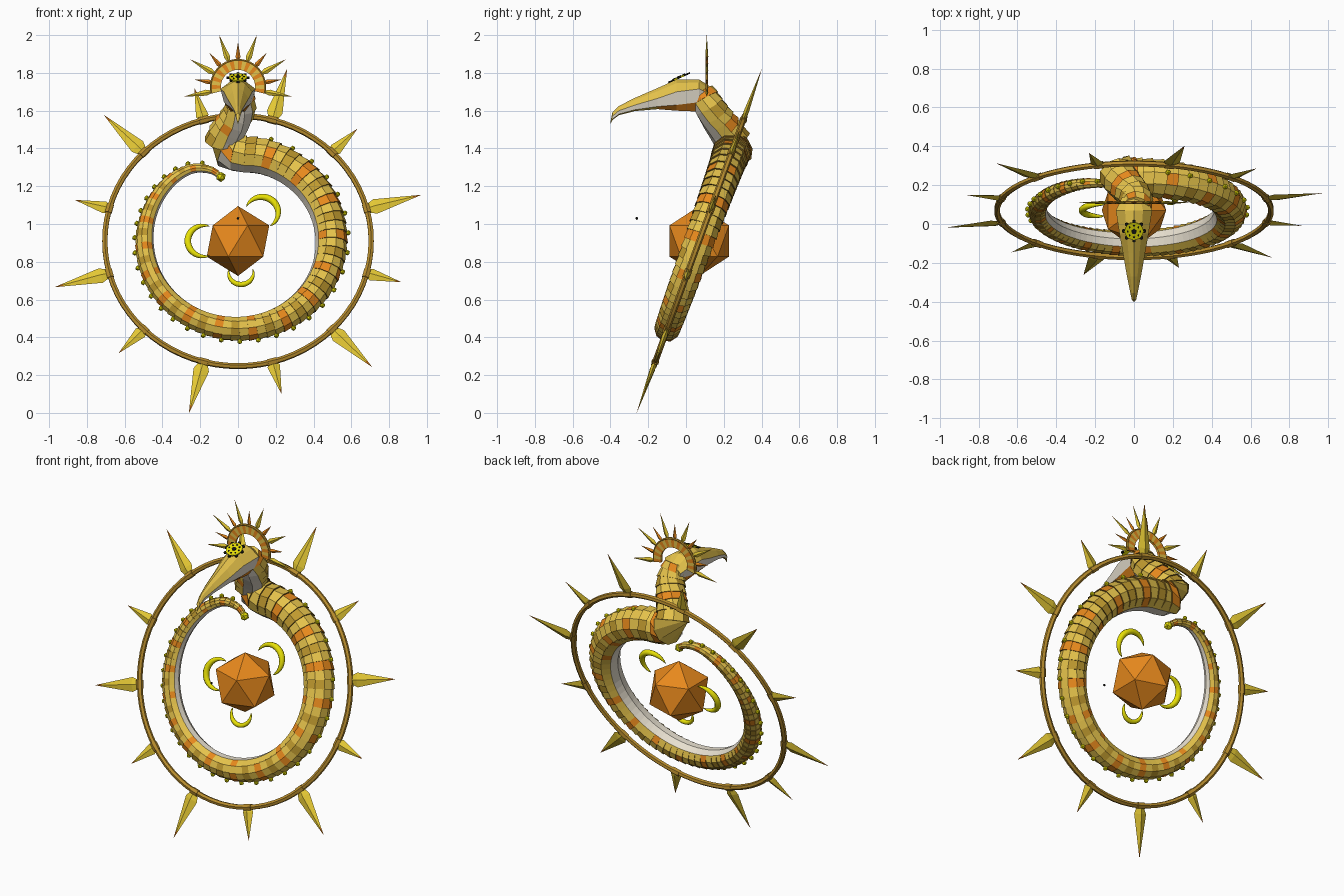
import bpy, bmesh, math
from mathutils import Vector, Matrix

if "Cube" in bpy.data.objects:
    bpy.data.objects.remove(bpy.data.objects["Cube"])

def material(name, rgb):
    m = bpy.data.materials.new(name)
    m.diffuse_color = (*rgb, 1)
    m.use_nodes = True
    m.node_tree.nodes["Principled BSDF"].inputs["Base Color"].default_value = m.diffuse_color
    return m

MATS = [material(n, c) for n, c in [
    ("gold", (.78, .54, .07)), ("ochre", (.52, .32, .028)), ("orange", (.80, .25, .012)),
    ("cream", (.82, .76, .64)), ("bronze", (.47, .26, .026)), ("dark brown", (.20, .11, .012)),
    ("bright yellow", (.80, .74, .002)), ("black", (.008, .008, .006)), ("lemon gold", (.78, .58, .035))]]
GOLD, OCHRE, ORANGE, CREAM, BRONZE, BROWN, YELLOW, BLACK, LEMON = range(9)
# Tilted plane holding the coil and the outer ring
PLANE = Matrix.Translation((0, .07, .91)) @ Matrix.Rotation(math.radians(-20), 4, 'X')

def finish(name, bm, smooth=False):
    bmesh.ops.recalc_face_normals(bm, faces=bm.faces)
    me = bpy.data.meshes.new(name)
    for m in MATS:
        me.materials.append(m)
    for f in bm.faces:
        f.smooth = smooth
    bm.to_mesh(me)
    bm.free()
    ob = bpy.data.objects.new(name, me)
    bpy.context.collection.objects.link(ob)
    return ob

def loft(bm, rings, colour, closed=False):
    """Skin a list of rings; colour(i, j) gives the material of each face."""
    vs = [[bm.verts.new(p) for p in r] for r in rings]
    n, k = len(vs), len(vs[0])
    for i in range(n if closed else n - 1):
        a, b = vs[i], vs[(i + 1) % n]
        for j in range(k):
            f = bm.faces.new((a[j], a[(j + 1) % k], b[(j + 1) % k], b[j]))
            f.material_index = colour(i, j)
    if not closed:
        for i, r in ((0, vs[0]), (n - 2, vs[-1])):
            bm.faces.new(r).material_index = colour(i, 0)

def ball(bm, pos, r, mat, sub=1):
    res = bmesh.ops.create_icosphere(bm, subdivisions=sub, radius=r, matrix=Matrix.Translation(pos))
    for v in res['verts']:
        for f in v.link_faces:
            f.material_index = mat

def arc(bm, mtx, R, tube, a0, a1, n, sides, colour, closed=False, flat=1):
    """Tube along an arc in the local XZ plane; tube(t) is its radius."""
    rings = []
    for i in range(n if closed else n + 1):
        t = i / n
        a = math.radians(a0 + (a1 - a0) * t)
        d = Vector((math.cos(a), 0, math.sin(a)))
        r = tube(t)
        rings.append([mtx @ (d * (R + r * math.cos(q)) + Vector((0, r * flat * math.sin(q), 0)))
                      for q in [2 * math.pi * (j + .5) / sides for j in range(sides)]])
    loft(bm, rings, colour, closed)

def spike(bm, mtx, deg, r0, r1, w, th, base=LEMON):
    """Flat diamond spike with an orange tip, pointing outward at an angle."""
    a = math.radians(deg)
    d, s, y = Vector((math.cos(a), 0, math.sin(a))), Vector((-math.sin(a), 0, math.cos(a))), Vector((0, 1, 0))
    rings = []
    for t, k in ((0, .35), (.2, 1), (.86, .19), (1, .015)):
        c = d * (r0 + (r1 - r0) * t)
        rings.append([mtx @ (c + o) for o in (s * w * k, y * th * k, -s * w * k, -y * th * k)])
    loft(bm, rings, lambda i, j: ORANGE if i == 2 else base)

# Outer ring with its twelve spikes and their mounts
bm = bmesh.new()
arc(bm, PLANE, .705, lambda t: .016, 0, 360, 72, 6, lambda i, j: BRONZE, True)
finish("outer_ring", bm)
bm = bmesh.new()
mounts = bmesh.new()
for k in range(12):
    deg = 15 + 30 * k
    spike(bm, PLANE, deg, .69, .892 if k % 2 else 1.002, .034 if k % 2 else .042, .014)
    arc(mounts, PLANE, .705, lambda t: .020, deg - 2, deg + 2, 1, 6, lambda i, j: BRONZE)
finish("ring_spikes", bm)
finish("spike_mounts", mounts)

# Body path: neck, coil, tail as (position, radius, back direction)
ctrl = [((.01, .08, 1.70), .072, (0, .9, .5)), ((.015, .125, 1.62), .082, (-.25, .8, .4)),
        ((-.02, .175, 1.545), .088, (-.5, .7, .3)), ((-.065, .225, 1.475), .094, (-.6, .7, .3)),
        ((-.078, .258, 1.41), .098, (-.5, .7, .5))]
polar = [(.495, 90 - t, .102 - .0002 * t) for t in range(0, 271, 15)]
polar += [(.495, 165, .043), (.495, 150, .039), (.492, 135, .034), (.475, 121, .027), (.426, 110, .021), (.372, 104, .016)]
for R, deg, r in polar:
    a = math.radians(deg)
    d = Vector((math.cos(a), 0, math.sin(a)))
    ctrl.append((PLANE @ (d * R), r, PLANE.to_3x3() @ d))
ctrl = [(*p, r, *b) for p, r, b in ctrl]
dense = []
for i in range(len(ctrl) - 1):
    p = [ctrl[max(0, min(len(ctrl) - 1, i + o))] for o in (-1, 0, 1, 2)]
    for s in range(30):
        t = s / 30
        dense.append([.5 * (2 * b + (c - a) * t + (2 * a - 5 * b + 4 * c - d) * t * t + (3 * b - a - 3 * c + d) * t ** 3)
                      for a, b, c, d in zip(*p)])
dense.append(list(ctrl[-1]))

# Walk the path, one plate per step
stops, run = [0], 0
for i in range(1, len(dense)):
    run += (Vector(dense[i][:3]) - Vector(dense[i - 1][:3])).length
    if run > .022 + .28 * dense[i][3]:
        stops.append(i)
        run = 0
SIDES = 10

def section(i, k):
    c, r = Vector(dense[i][:3]), dense[i][3]
    tan = (Vector(dense[min(i + 1, len(dense) - 1)][:3]) - Vector(dense[max(i - 1, 0)][:3])).normalized()
    back = Vector(dense[i][4:])
    back = (back - tan * back.dot(tan)).normalized()
    side = tan.cross(back)
    angles = [2 * math.pi * j / SIDES for j in range(SIDES)]
    # plates flare on the back, the belly stays even
    return c, back, [c + (back * math.cos(q) + side * math.sin(q)) * r * (k if math.cos(q) > -.7 else 1)
                     for q in angles]

def body_colour(i, j):
    seg = i // 2
    if math.cos(2 * math.pi * (j + .5) / SIDES) < -.8:
        return CREAM
    if i % 2:
        return BROWN
    if seg % 4 == 0:
        return ORANGE if (seg // 4 + j) % 4 else GOLD
    return OCHRE if seg % 4 == 2 and j % 3 else GOLD

rings = []
studs = bmesh.new()
for n in range(len(stops) - 1):
    rings += [section(stops[n], .95)[2], section(stops[n + 1], 1.04)[2]]
    if n % 2 == 0 and stops[n] > 30 * 6 and n < len(stops) - 4:
        c, back, _ = section(stops[n], 1)
        ball(studs, c + back * (dense[stops[n]][3] + .005), .015, YELLOW)
bm = bmesh.new()
loft(bm, rings, body_colour)
finish("serpent_body", bm)
ball(studs, Vector(dense[-1][:3]), .027, YELLOW)
finish("back_studs_and_tail_bead", studs)

# Head with a long hooked beak: y, half width, top, edge, lip, bottom
rows = [(.14, .06, 1.72, 1.68, 1.645, 1.61), (.07, .093, 1.765, 1.715, 1.645, 1.595),
        (-.05, .075, 1.765, 1.70, 1.63, 1.60), (-.15, .057, 1.72, 1.665, 1.622, 1.608),
        (-.27, .036, 1.668, 1.63, 1.605, 1.598), (-.355, .019, 1.625, 1.60, 1.582, 1.576),
        (-.39, .011, 1.59, 1.57, 1.555, 1.55), (-.40, .002, 1.54, 1.537, 1.533, 1.53)]
rings = []
for y, w, top, edge, lip, bot in rows:
    half = [(.5 * w, top - .3 * (top - edge)), (w, edge), (.8 * w, lip), (.4 * w, bot)]
    rings.append([(0, y, top)] + [(x, y, z) for x, z in half] + [(-x, y, z) for x, z in half[::-1]])
bm = bmesh.new()
loft(bm, rings, lambda i, j: GOLD if j in (0, 1, 7, 8) or i > 5 else CREAM if j in (2, 6)
     else (ORANGE if i < 3 else GOLD))
finish("beaked_head", bm)

# Eye on the brow: yellow disc, pupil, dots and a ring of black lashes
EYE = Matrix.Translation((0, -.035, 1.772)) @ Matrix.Rotation(math.radians(24), 4, 'X')
bm = bmesh.new()

def disc(x, y, z, r, mat, depth=.008, n=12):
    res = bmesh.ops.create_cone(bm, cap_ends=True, segments=n, radius1=r, radius2=r, depth=depth,
                                matrix=EYE @ Matrix.Translation((x, y, z)))
    for v in res['verts']:
        for f in v.link_faces:
            f.material_index = mat

disc(0, 0, .003, .048, YELLOW, .009, 20)
disc(0, 0, .009, .013, BLACK, .006)
for k in range(8):
    a = math.tau * k / 8
    disc(.032 * math.cos(a), .032 * math.sin(a), .009, .005, BLACK, .004, 6)
    disc(.053 * math.cos(a), .053 * math.sin(a), .003, .010, BLACK, .008, 6)
finish("brow_eye", bm)

# Crown behind the head: striped band, rim and eleven spikes
CROWN = Matrix.Translation((0, .11, 1.725))
bm = bmesh.new()
arc(bm, CROWN, .115, lambda t: .034, -14, 194, 22, 4, lambda i, j: (ORANGE, GOLD)[i % 2], flat=.3)
arc(bm, CROWN, .143, lambda t: .007, -14, 194, 36, 6, lambda i, j: BRONZE)
for k in range(11):
    spike(bm, CROWN, -10 + 20 * k, .14, .236 if k % 2 else .293, .013 if k % 2 else .016, .008,
          ORANGE if k % 2 else LEMON)
finish("crown", bm)

# Faceted orb in the middle, three crescents and a floating speck
bm = bmesh.new()
ball(bm, (0, .07, .91), .185, ORANGE)
finish("orb", bm)
bm = bmesh.new()
for x, z, r, deg in ((-.178, 0, .088, 180), (.125, .160, .088, 49), (.016, -.179, .066, 270)):
    arc(bm, PLANE @ Matrix.Translation((x, 0, z)), r,
        lambda t: .001 + .2 * r * math.sin(math.pi * t) ** .7, deg - 108, deg + 108, 22, 8, lambda i, j: YELLOW)
finish("crescents", bm, True)
bm = bmesh.new()
ball(bm, (0, -.26, 1.03), .008, BLACK)
finish("floating_speck", bm)
